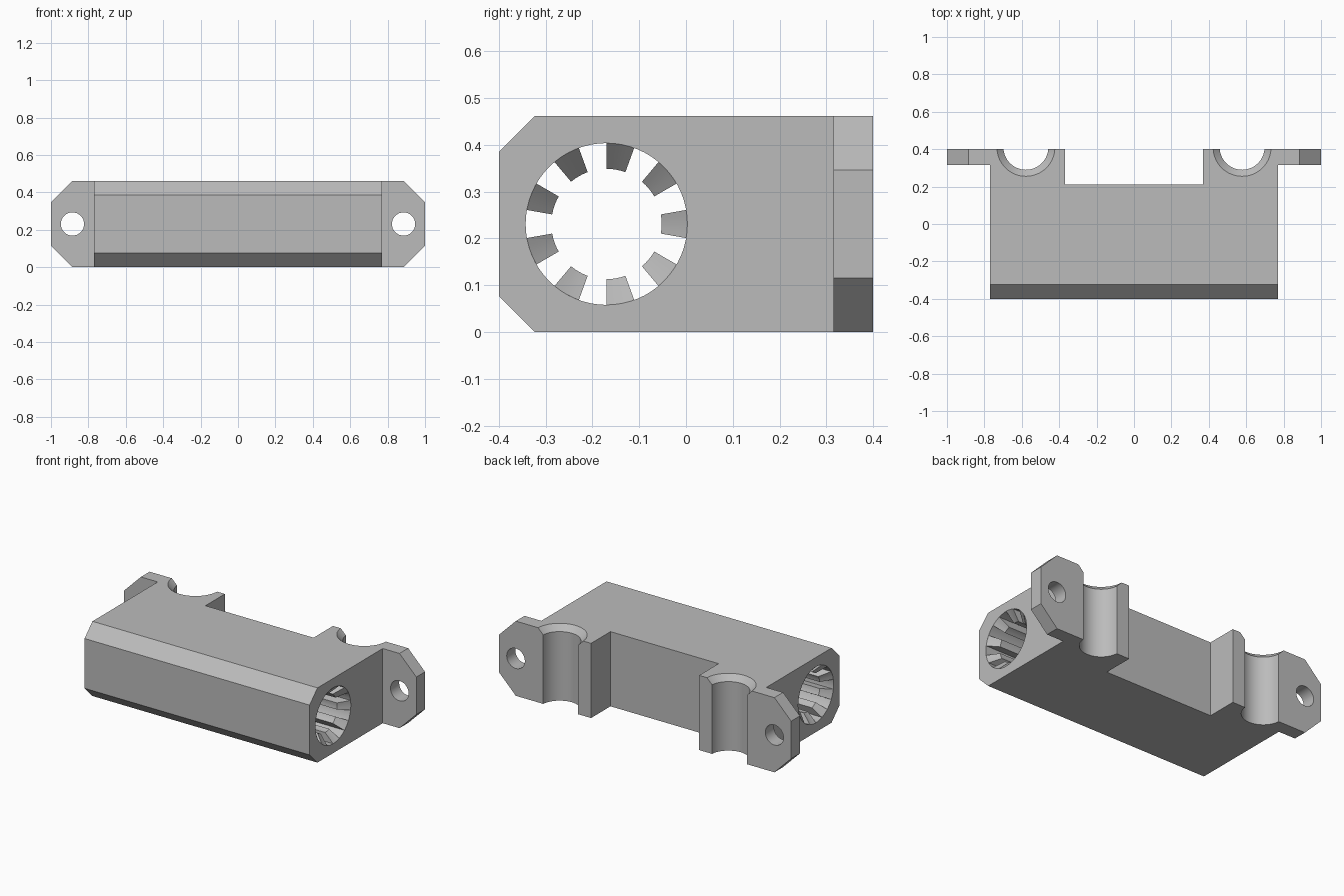
import bpy
import bmesh
import math
from mathutils import Matrix, Vector

if "Cube" in bpy.data.objects:
    bpy.data.objects.remove(bpy.data.objects["Cube"], do_unlink=True)

HEIGHT = 0.462
MID = HEIGHT / 2
HALF = 0.77            # half length of the main body
BORE = 0.173           # radius of the long bore
RIB = 0.118            # radius at the rib crests
BORE_CENTRE = Vector((0, -0.17, MID))

grey = bpy.data.materials.new("plain_grey")
grey.use_nodes = True
grey.diffuse_color = (0.5, 0.5, 0.5, 1)
grey.node_tree.nodes["Principled BSDF"].inputs["Base Color"].default_value = (0.5, 0.5, 0.5, 1)

TO_Y = Matrix.Rotation(math.pi / 2, 4, 'Z')
TO_Z = Matrix.Rotation(-math.pi / 2, 4, 'Y')


def finish(name, bm):
    bmesh.ops.recalc_face_normals(bm, faces=bm.faces[:])
    mesh = bpy.data.meshes.new(name)
    bm.to_mesh(mesh)
    bm.free()
    mesh.materials.append(grey)
    obj = bpy.data.objects.new(name, mesh)
    bpy.context.collection.objects.link(obj)
    return obj


def revolve(bm, profile, start, angle, steps, matrix):
    """Turn a closed (along, radius) profile about x, then place it."""
    verts = [bm.verts.new((a, r * math.cos(start), r * math.sin(start))) for a, r in profile]
    edges = [bm.edges.new((verts[i - 1], verts[i])) for i in range(len(verts))]
    bmesh.ops.spin(bm, geom=verts + edges, cent=(0, 0, 0), axis=(1, 0, 0),
                   angle=angle, steps=steps)
    new = [v for v in bm.verts if not v.tag]
    bmesh.ops.transform(bm, matrix=matrix, verts=new)
    bmesh.ops.remove_doubles(bm, verts=new, dist=1e-5)
    # drop the leftover axis edge and close any open ends
    loose = [e for e in bm.edges if not e.link_faces]
    bmesh.ops.delete(bm, geom=loose, context='EDGES')
    bmesh.ops.holes_fill(bm, edges=[e for e in bm.edges if e.is_boundary], sides=0)
    for v in bm.verts:
        v.tag = True


def cut(target, profile, matrix):
    bm = bmesh.new()
    revolve(bm, profile, 0, math.tau, 64, matrix)
    cutter = finish("cutter", bm)
    cutter.hide_render = True
    mod = target.modifiers.new("cut", 'BOOLEAN')
    mod.operation = 'DIFFERENCE'
    mod.solver = 'EXACT'
    mod.object = cutter
    bpy.context.view_layer.objects.active = target
    bpy.ops.object.modifier_apply(modifier=mod.name)
    bpy.data.objects.remove(cutter, do_unlink=True)


def rod(low, high, radius):
    return [(low, 0), (low, radius), (high, radius), (high, 0)]


# Housing: one plan outline with rear arms and side ears, pulled up
right = [(HALF, -0.4), (HALF, 0.315), (1, 0.315), (1, 0.4), (0.37, 0.4), (0.37, 0.21)]
outline = right + [(-x, y) for x, y in reversed(right)]
bm = bmesh.new()
base = bm.faces.new([bm.verts.new((x, y, 0)) for x, y in outline])
top = bmesh.ops.extrude_face_region(bm, geom=[base], use_keep_orig=True)
bmesh.ops.translate(bm, vec=(0, 0, HEIGHT),
                    verts=[g for g in top["geom"] if isinstance(g, bmesh.types.BMVert)])
bmesh.ops.recalc_face_normals(bm, faces=bm.faces[:])


def chamfer(test, size):
    edges = [e for e in bm.edges if all(test(v.co) for v in e.verts)
             and abs(e.verts[0].co.z - e.verts[1].co.z) < 0.001]
    bmesh.ops.bevel(bm, geom=edges, offset=size, offset_type='OFFSET',
                    segments=1, affect='EDGES', profile=0.5)


chamfer(lambda p: p.y < -0.39, 0.077)        # long front edges
chamfer(lambda p: abs(p.x) > 0.99, 0.115)    # ear corners
housing = finish("housing", bm)

# Long bore, flared rear grooves and screw holes
cut(housing, rod(-1.2, 1.2, BORE), Matrix.Translation(BORE_CENTRE))
for side in (-1, 1):
    groove = [(-0.1, 0), (-0.1, 0.12), (HEIGHT - 0.035, 0.12),
              (HEIGHT + 0.05, 0.205), (HEIGHT + 0.05, 0)]
    cut(housing, groove, Matrix.Translation((side * 0.578, 0.41, 0)) @ TO_Z)
    cut(housing, rod(0.25, 0.5, 0.062), Matrix.Translation((side * 0.885, 0, MID)) @ TO_Y)

# Grip ribs along the bore, with ramped ends
ramp = BORE - RIB
rib = [(-HALF + 0.005, BORE + 0.005), (-HALF, BORE), (-HALF + ramp, RIB),
       (HALF - ramp, RIB), (HALF, BORE), (HALF - 0.005, BORE + 0.005)]
bm = bmesh.new()
for i in range(9):
    revolve(bm, rib, math.radians(40 * i - 10), math.radians(20), 4,
            Matrix.Translation(BORE_CENTRE))
ribs = finish("grip_ribs", bm)

# Smooth the round walls, keep hard edges
for obj in (housing, ribs):
    bpy.ops.object.select_all(action='DESELECT')
    obj.select_set(True)
    bpy.context.view_layer.objects.active = obj
    bpy.ops.object.shade_smooth_by_angle(angle=math.radians(30))
